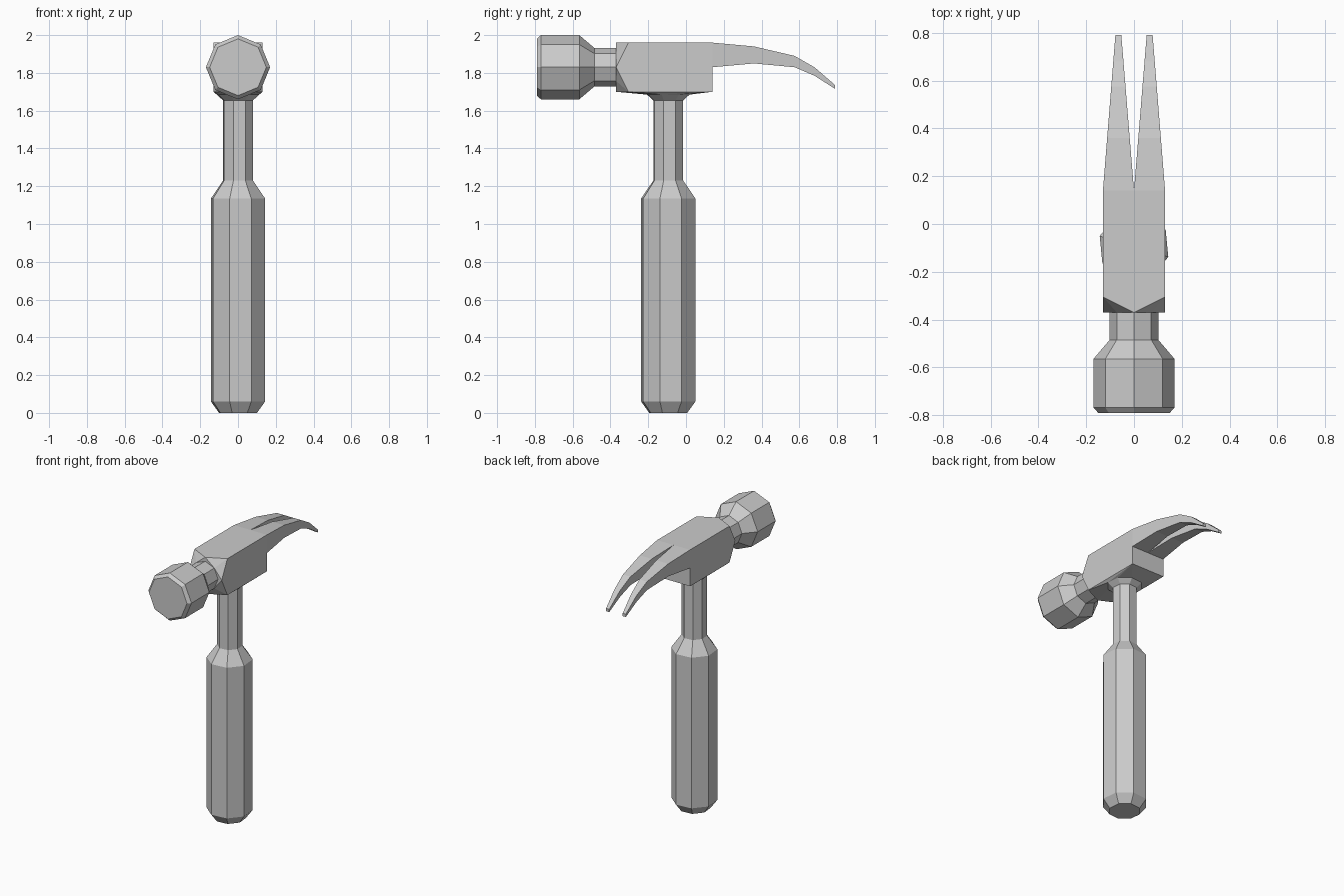
import bpy, bmesh
from math import sin, cos, radians

if "Cube" in bpy.data.objects:
    bpy.data.objects.remove(bpy.data.objects["Cube"])

steel = bpy.data.materials.new("plain grey")
steel.use_nodes = True
GREY = (0.6, 0.6, 0.6, 1)
steel.diffuse_color = GREY
steel.node_tree.nodes["Principled BSDF"].inputs["Base Color"].default_value = GREY

HANDLE_Y = -0.094   # handle axis
HEAD_Z = 1.83       # striking axis
HALF = 0.13         # half width and half height of the head block


def finish(bm, name):
    bmesh.ops.recalc_face_normals(bm, faces=bm.faces)
    mesh = bpy.data.meshes.new(name)
    bm.to_mesh(mesh)
    bm.free()
    mesh.materials.append(steel)
    obj = bpy.data.objects.new(name, mesh)
    bpy.context.collection.objects.link(obj)
    return obj


def loft(bm, rings, cap_start=True, cap_end=True, creased=None):
    """Skin rings of points; the creased span is split into triangles."""
    rows = [[bm.verts.new(p) for p in ring] for ring in rings]
    n = len(rows[0])
    for i, (a, b) in enumerate(zip(rows, rows[1:])):
        for j in range(n):
            k = (j + 1) % n
            if i != creased:
                bm.faces.new((a[j], a[k], b[k], b[j]))
            elif j % 2 == 0:
                bm.faces.new((a[j], a[k], b[j]))
                bm.faces.new((a[k], b[k], b[j]))
            else:
                bm.faces.new((a[j], a[k], b[k]))
                bm.faces.new((a[j], b[k], b[j]))
    if cap_start:
        bm.faces.new(rows[0])
    if cap_end:
        bm.faces.new(rows[-1])


def upright_ring(r, z):
    angles = [radians(28 + 45 * i) for i in range(8)]
    return [(r * sin(a), HANDLE_Y - r * cos(a), z) for a in angles]


def head_ring(r, y):
    angles = [radians(45 * i) for i in range(8)]
    return [(r * sin(a), y, HEAD_Z + r * cos(a)) for a in angles]


def block_ring(y_mid, y_corner):
    """Square ring of edge midpoints and corners."""
    ring = []
    for i in range(8):
        a = radians(45 * i)
        ring.append((HALF * round(sin(a)), y_corner if i % 2 else y_mid,
                     HEAD_Z + HALF * round(cos(a))))
    return ring


# Handle: grip with chamfered butt, tapering to the neck
bm = bmesh.new()
profile = [(0.105, 0), (0.15, 0.06), (0.15, 1.135), (0.083, 1.23), (0.083, 1.66)]
loft(bm, [upright_ring(r, z) for r, z in profile])
finish(bm, "handle")

# Collar: flares from the neck into the underside of the head
bm = bmesh.new()
loft(bm, [upright_ring(0.083, 1.655), upright_ring(0.118, 1.685)])
finish(bm, "collar")

bm = bmesh.new()
base = [(-HALF, 0.14), (HALF, 0.14), (HALF, -0.305), (0, -0.37), (-HALF, -0.305)]
for x, y in base:
    bm.verts.new((x, y, HEAD_Z - HALF))
for p in upright_ring(0.118, 1.685):
    bm.verts.new(p)
bmesh.ops.convex_hull(bm, input=bm.verts)
bmesh.ops.dissolve_limit(bm, angle_limit=0.01, verts=bm.verts, edges=bm.edges)
finish(bm, "head_underside")

# Head: striking face, throat and square block in one skin
bm = bmesh.new()
profile = [(0.15, -0.79), (0.17, -0.768), (0.17, -0.565), (0.102, -0.485), (0.102, -0.37)]
rings = [head_ring(r, y) for r, y in profile]
rings += [block_ring(-0.37, -0.305), block_ring(0.14, 0.14)]
loft(bm, rings, creased=4)
finish(bm, "head")

# Claws: two curved prongs, each narrowing to its tip
bm = bmesh.new()
curve = [(0.14, 1.96, 1.83), (0.36, 1.94, 1.85), (0.575, 1.89, 1.83),
         (0.68, 1.83, 1.785), (0.79, 1.735, 1.715)]
for side in (-1, 1):
    rings = []
    for y, top, bottom in curve:
        t = (y - 0.14) / 0.65
        inner, outer = side * 0.053 * t, side * (HALF - 0.052 * t)
        rings.append([(inner, y, bottom), (outer, y, bottom), (outer, y, top), (inner, y, top)])
    loft(bm, rings, cap_start=False)
finish(bm, "claws")
